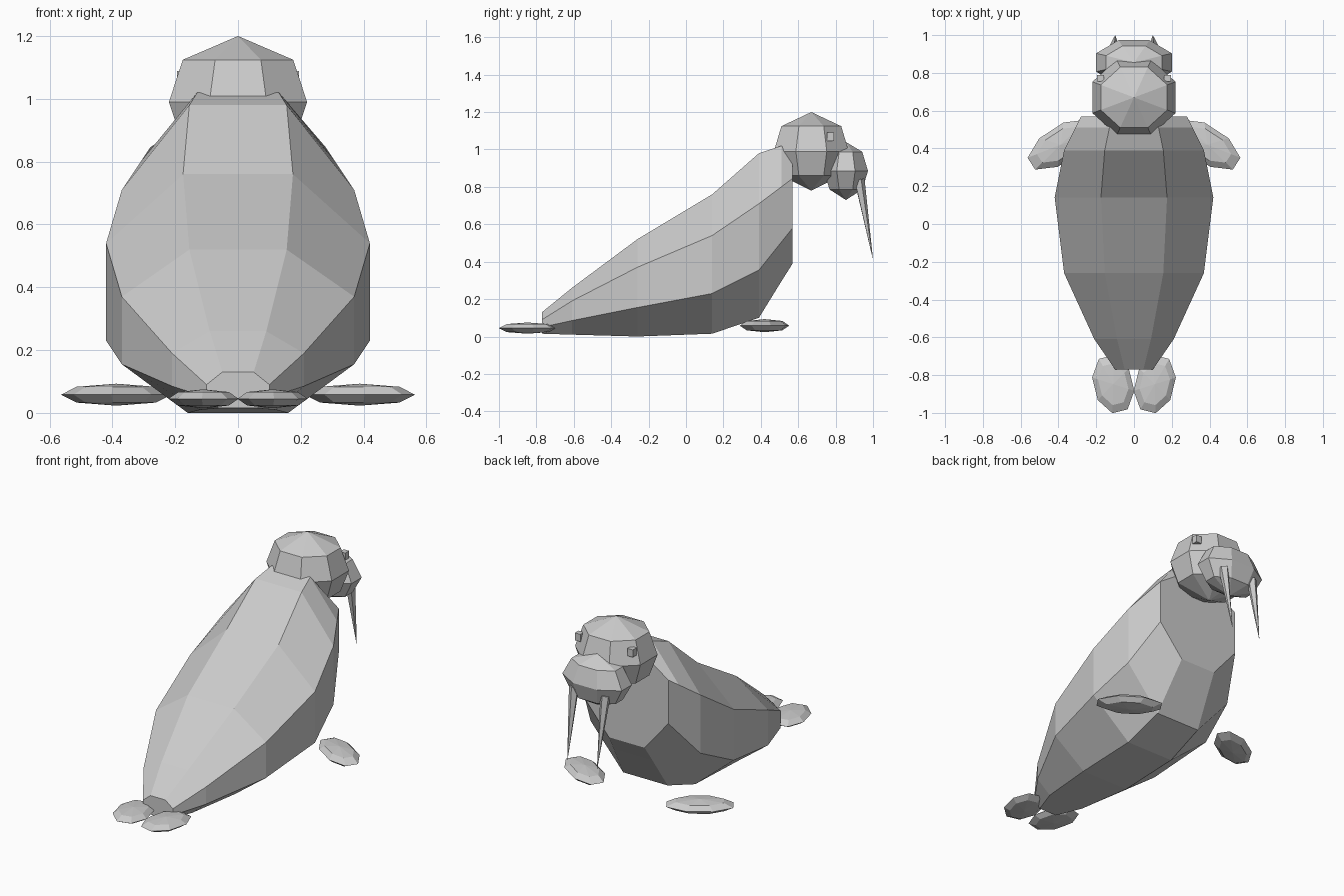
import bpy, bmesh, math
from mathutils import Matrix, Vector

cube = bpy.data.objects.get("Cube")
if cube:
    bpy.data.objects.remove(cube, do_unlink=True)

# Single plain grey material
grey = bpy.data.materials.new("light grey")
grey.use_nodes = True
COLOUR = (0.6, 0.6, 0.6, 1)
grey.diffuse_color = COLOUR
grey.node_tree.nodes["Principled BSDF"].inputs["Base Color"].default_value = COLOUR


def finish(name, bm):
    bmesh.ops.recalc_face_normals(bm, faces=bm.faces)
    mesh = bpy.data.meshes.new(name)
    bm.to_mesh(mesh)
    bm.free()
    mesh.materials.append(grey)
    obj = bpy.data.objects.new(name, mesh)
    bpy.context.collection.objects.link(obj)
    return obj


def bridge(bm, rings):
    for a, b in zip(rings, rings[1:]):
        n = len(a)
        for i in range(n):
            j = (i + 1) % n
            bm.faces.new((a[i], a[j], b[j], b[i]))


def faceted_ball(name, centre, size, profile, turn=0):
    """Eight-sided ball: pointed poles and rings of (radius, height)."""
    bm = bmesh.new()
    flat = 1 / math.cos(math.pi / 8)
    rings = []
    for r, h in profile:
        angles = [(i + 0.5) * math.pi / 4 for i in range(8)]
        rings.append([bm.verts.new((r * flat * math.cos(a), r * flat * math.sin(a), h))
                      for a in angles])
    bridge(bm, rings)
    for ring, h in ((rings[0], 1), (rings[-1], -1)):
        pole = bm.verts.new((0, 0, h))
        for i in range(8):
            bm.faces.new((ring[i], ring[(i + 1) % 8], pole))
    place = (Matrix.Translation(centre) @ Matrix.Rotation(turn, 4, 'Z')
             @ Matrix.Diagonal((*size, 1)))
    bmesh.ops.transform(bm, matrix=place, verts=bm.verts)
    return finish(name, bm)


# Body: octagonal sections from tail to chest
# y, top x, top z, side x, upper side z, lower side z, bottom x, bottom z
sections = [
    (-.77, .05, .13, .10, .09, .05, .06, .015),
    (-.61, .09, .26, .21, .19, .085, .12, .01),
    (-.26, .155, .52, .37, .37, .155, .16, 0),
    (.14, .175, .76, .42, .54, .23, .16, .015),
    (.39, .155, .98, .37, .71, .355, .15, .1),
    (.51, .13, 1.02, .31, .80, .505, .13, .295),
    (.57, .11, .96, .28, .845, .58, .12, .39),
]
bm = bmesh.new()
rings = []
for y, xt, zt, xs, zu, zl, xb, zb in sections:
    half = [(xt, zt), (xs, zu), (xs, zl), (xb, zb)]
    outline = half + [(-x, z) for x, z in reversed(half)]
    rings.append([bm.verts.new((x, y, z)) for x, z in outline])
bridge(bm, rings)
bm.faces.new(rings[0])
bm.faces.new(rings[-1])
finish("body", bm)

# Head and muzzle
faceted_ball("head", (0, .67, .99), (.22, .2, .21),
             [(.8, .64), (1, 0), (.8, -.62)])
faceted_ball("muzzle", (0, .855, .885), (.2, .118, .155),
             [(.74, .66), (1, 0), (.74, -.64)])

# Flippers, tusks and eyes on both sides
pad = [(.72, .72), (1, 0), (.72, -.72)]
for side, s in (("left", 1), ("right", -1)):
    faceted_ball(side + "_fore_flipper", (s * .388, .42, .058), (.185, .09, .035),
                 pad, -s * math.radians(33))
    faceted_ball(side + "_hind_flipper", (s * .11, -.848, .045), (.1, .148, .03),
                 pad, -s * math.radians(14))

    base, tip = Vector((s * .105, .925, .84)), Vector((s * .1, .998, .42))
    axis = tip - base
    bm = bmesh.new()
    bmesh.ops.create_cone(bm, cap_ends=True, segments=5, radius1=.03, radius2=.001,
                          depth=axis.length)
    turn = axis.to_track_quat('Z', 'Y').to_matrix().to_4x4()
    bmesh.ops.transform(bm, verts=bm.verts,
                        matrix=Matrix.Translation((base + tip) / 2) @ turn)
    finish(side + "_tusk", bm)

    bm = bmesh.new()
    bmesh.ops.create_cube(bm, size=1)
    bmesh.ops.transform(bm, verts=bm.verts,
                        matrix=Matrix.Translation((s * .177, .772, 1.067))
                        @ Matrix.Diagonal((.036, .036, .045, 1)))
    finish(side + "_eye", bm)
